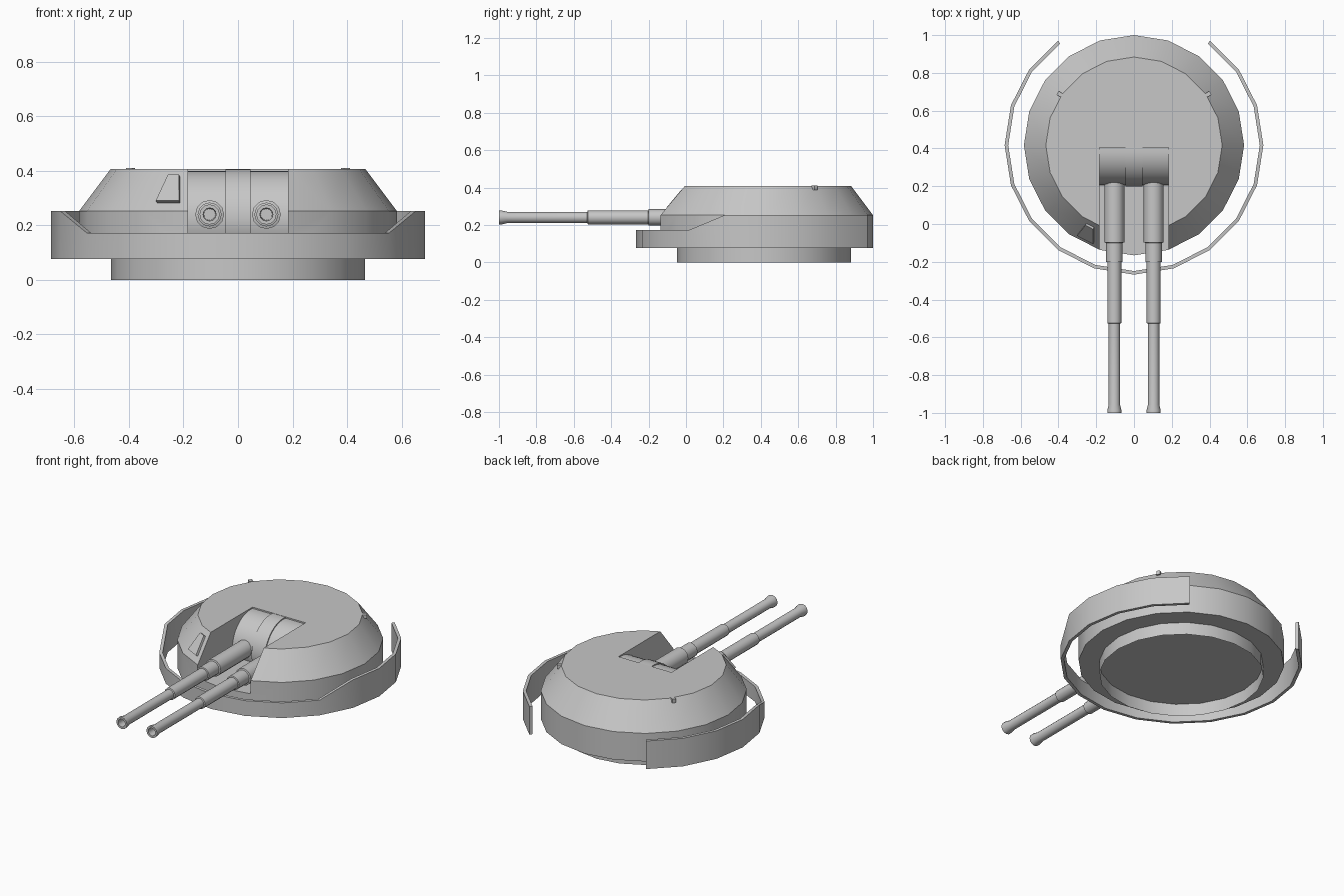
import bpy, bmesh, math
from mathutils import Vector, Matrix

if "Cube" in bpy.data.objects:
    bpy.data.objects.remove(bpy.data.objects["Cube"])

CY = 0.417          # turret axis position along y
N = 20              # sides of the turret

grey = bpy.data.materials.new("steel grey")
grey.diffuse_color = (0.57, 0.57, 0.57, 1)
grey.use_nodes = True
grey.node_tree.nodes["Principled BSDF"].inputs["Base Color"].default_value = grey.diffuse_color


def make(name, bm, smooth=None):
    bmesh.ops.recalc_face_normals(bm, faces=bm.faces)
    me = bpy.data.meshes.new(name)
    bm.to_mesh(me)
    bm.free()
    me.materials.append(grey)
    ob = bpy.data.objects.new(name, me)
    bpy.context.collection.objects.link(ob)
    if smooth:
        bpy.ops.object.select_all(action='DESELECT')
        bpy.context.view_layer.objects.active = ob
        ob.select_set(True)
        bpy.ops.object.shade_smooth_by_angle(angle=math.radians(smooth))
    return ob


def lathe(name, profile, sides, matrix, smooth=None, caps=True):
    """Turn (radius, height) points around local z; optionally cap both ends."""
    bm = bmesh.new()
    rings = [[bm.verts.new(matrix @ Vector((r * math.cos(2 * math.pi * i / sides),
                                            r * math.sin(2 * math.pi * i / sides), h)))
              for i in range(sides)] for r, h in profile]
    for a, b in zip(rings, rings[1:]):
        for i in range(sides):
            j = (i + 1) % sides
            bm.faces.new((a[i], a[j], b[j], b[i]))
    if caps:
        bm.faces.new(rings[0])
        bm.faces.new(rings[-1])
    return make(name, bm, smooth)


def box(name, size, matrix):
    bm = bmesh.new()
    bmesh.ops.create_cube(bm, size=1, matrix=matrix @ Matrix.Diagonal((*size, 1)))
    return make(name, bm)


axis = Matrix.Translation((0, CY, 0))

# Open base ring and armoured shell
lathe("base_ring", [(0.465, 0), (0.465, 0.077)], N, axis, 25, caps=False)
shell = lathe("turret_shell", [(0.583, 0.077), (0.583, 0.252), (0.467, 0.407)], N, axis, 25)

# Gun slot cut into the front of the shell
cutter = box("slot_cutter", (0.366, 0.805, 0.4), Matrix.Translation((0, 0.0025, 0.37)))
cutter.hide_render = True
cutter.hide_viewport = True
cut = shell.modifiers.new("gun_slot", 'BOOLEAN')
cut.operation = 'DIFFERENCE'
cut.solver = 'EXACT'
cut.object = cutter

# Rotating mantlet: big drum nearly flush with the roof, with a raised central band
for name, half, r in (("mantlet", 0.183, 0.178), ("mantlet_band", 0.045, 0.185)):
    # only the part of the drum above the slot floor is kept
    bm = bmesh.new()
    ends = []
    for x in (-half, half):
        arc = [(0.383 + r * math.cos(math.radians(t)), 0.222 + r * math.sin(math.radians(t)))
               for t in range(82, 200, 9)]
        pts = [(arc[0][0], 0.17)] + arc
        ends.append([bm.verts.new((x, y, max(z, 0.17))) for y, z in pts])
    n = len(ends[0])
    for i in range(1, n - 1):
        bm.faces.new((ends[0][i], ends[0][i + 1], ends[1][i + 1], ends[1][i]))
    for e in ends:
        bm.faces.new(e)
    make(name, bm, 30)

# Twin barrels with stepped sleeves, flared muzzle and open bore
barrel = [(0.053, -0.23), (0.053, 0.097), (0.044, 0.10), (0.044, 0.20),
          (0.037, 0.202), (0.037, 0.525), (0.030, 0.528), (0.030, 0.955), (0.037, 0.985),
          (0.037, 1.0), (0.024, 1.0), (0.021, 0.90)]
turn_y = Matrix.Rotation(math.radians(90), 4, 'X')
for side, x in (("left", -0.104), ("right", 0.104)):
    lathe("barrel_" + side, barrel, 12, Matrix.Translation((x, 0, 0.24)) @ turn_y, 35)

# Curved guard: open at the back, lowered across the front
bm = bmesh.new()
rows = []
for k in range(-8, 9):
    a = math.radians(-90 + 18 * k)
    top = 0.172 if abs(k) <= 3 else 0.252
    rows.append([bm.verts.new((r * math.cos(a), CY + r * math.sin(a), z))
                 for r, z in ((0.685, 0.077), (0.685, top), (0.666, top), (0.666, 0.077))])
for a, b in zip(rows, rows[1:]):
    for i in range(4):
        j = (i + 1) % 4
        bm.faces.new((a[i], a[j], b[j], b[i]))
bm.faces.new(rows[0])
bm.faces.new(rows[-1])
make("guard", bm, 25)

# Sight plate lying on one sloping face of the shell
ang = math.radians(243)
c18 = math.cos(math.pi / N)
out = Vector((math.cos(ang), math.sin(ang), 0))
side = Vector((-math.sin(ang), math.cos(ang), 0))
up = (Vector((0, 0, 0.155)) - out * 0.116 * c18).normalized()
normal = side.cross(up)
mid = Vector((0, CY, 0.33)) + out * (0.5246 * c18)
bm = bmesh.new()
rings = [[bm.verts.new(mid + side * u + up * v + normal * h)
          for u, v in ((-0.051, -0.059), (0.044, -0.059), (0.008, 0.059), (-0.037, 0.059))]
         for h in (-0.01, 0.014)]
for i in range(4):
    j = (i + 1) % 4
    bm.faces.new((rings[0][i], rings[0][j], rings[1][j], rings[1][i]))
for ring in rings:
    bm.faces.new(ring)
make("sight_plate", bm)

# Small lugs at the roof edge
for name, a in (("lug_right", 34.5), ("lug_left", 145.5)):
    box(name, (0.026, 0.022, 0.024), axis @ Matrix.Rotation(math.radians(a), 4, 'Z')
        @ Matrix.Translation((0.478, 0, 0.398)))
